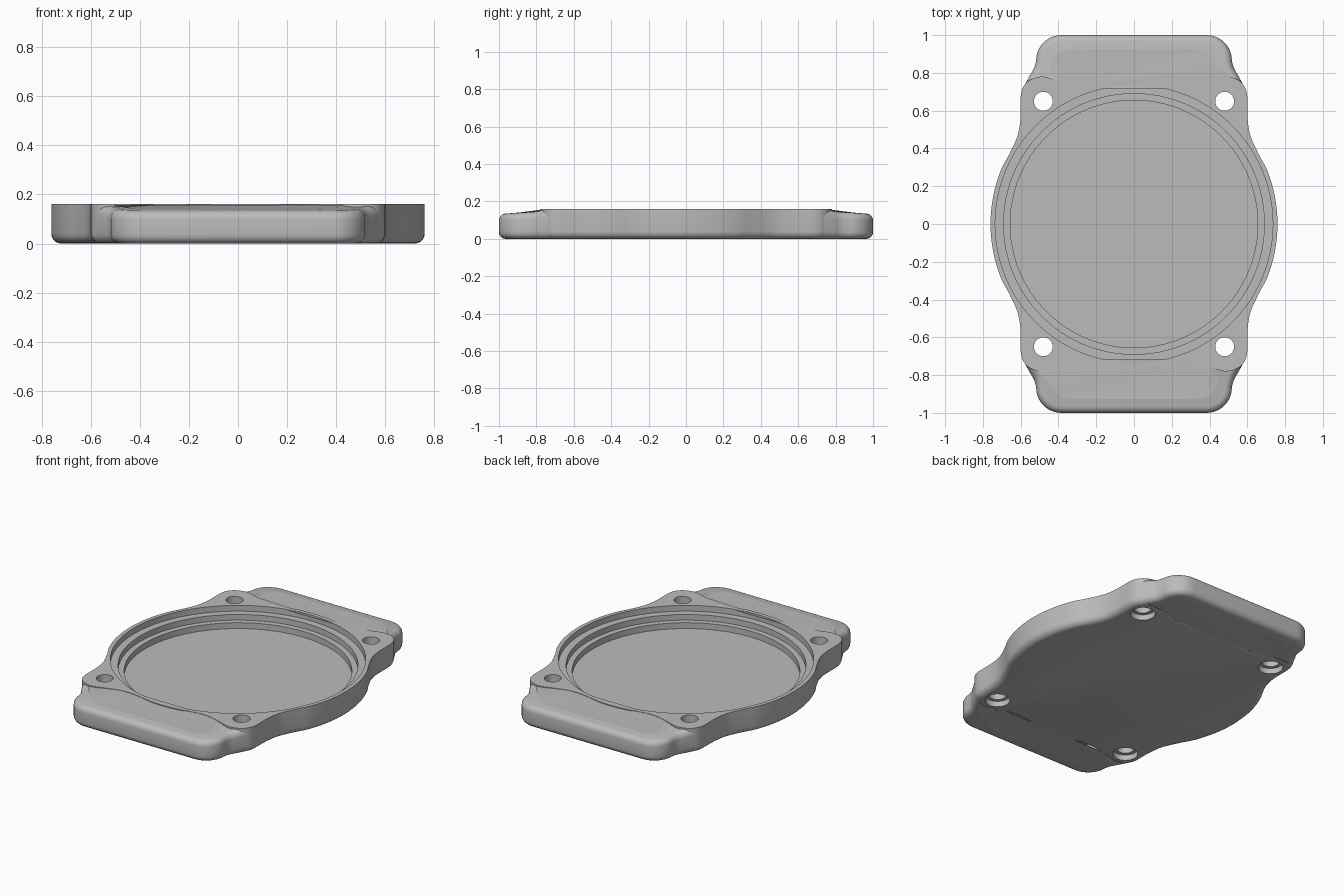
import bpy, bmesh, math
from mathutils import Vector

cube = bpy.data.objects.get("Cube")
if cube:
    bpy.data.objects.remove(cube, do_unlink=True)

GREY = (0.5, 0.5, 0.5, 1)
grey = bpy.data.materials.new("plain grey")
grey.use_nodes = True
grey.diffuse_color = GREY
grey.node_tree.nodes["Principled BSDF"].inputs["Base Color"].default_value = GREY


def make_object(name, bm):
    bmesh.ops.recalc_face_normals(bm, faces=bm.faces)
    mesh = bpy.data.meshes.new(name)
    bm.to_mesh(mesh)
    bm.free()
    mesh.materials.append(grey)
    obj = bpy.data.objects.new(name, mesh)
    bpy.context.collection.objects.link(obj)
    return obj


def activate(obj):
    bpy.ops.object.select_all(action='DESELECT')
    obj.select_set(True)
    bpy.context.view_layer.objects.active = obj


def smooth(obj):
    activate(obj)
    bpy.ops.object.shade_smooth_by_angle(angle=math.radians(32))


def spline(points, closed, steps=4):
    """Smooth curve through the points."""
    p = [Vector(q) for q in points]
    n = len(p)
    out = []
    for i in range(n if closed else n - 1):
        if closed:
            a, b, c, d = (p[(i + k) % n] for k in (-1, 0, 1, 2))
        else:
            a, b, c, d = (p[min(max(i + k, 0), n - 1)] for k in (-1, 0, 1, 2))
        for s in range(steps):
            t = s / steps
            out.append((2 * b + (c - a) * t + (2 * a - 5 * b + 4 * c - d) * t ** 2
                        + (3 * b - a - 3 * c + d) * t ** 3) / 2)
    return out if closed else out + [p[-1]]


def slab(outline, height, radius, round_top):
    """Extruded outline with rounded bottom and, if wanted, top edges."""
    bm = bmesh.new()
    low = [bm.verts.new((x, y, 0)) for x, y in outline]
    high = [bm.verts.new((x, y, height)) for x, y in outline]
    bm.faces.new(low)
    bm.faces.new(high)
    n = len(low)
    for i in range(n):
        j = (i + 1) % n
        bm.faces.new((low[i], low[j], high[j], high[i]))
    bmesh.ops.recalc_face_normals(bm, faces=bm.faces)
    rims = [e for e in bm.edges if abs(e.verts[0].co.z - e.verts[1].co.z) < 1e-5
            and (round_top or e.verts[0].co.z < 1e-5)]
    bmesh.ops.bevel(bm, geom=rims, offset=radius, segments=5, profile=0.5,
                    affect='EDGES', clamp_overlap=False)
    return bm


def turned(name, profile, x, y, sides):
    """Solid of stacked rings from (radius, z) pairs."""
    bm = bmesh.new()
    rings = [[bm.verts.new((x + r * math.cos(math.tau * i / sides),
                            y + r * math.sin(math.tau * i / sides), z))
              for i in range(sides)] for r, z in profile]
    for a, b in zip(rings, rings[1:]):
        for i in range(sides):
            j = (i + 1) % sides
            bm.faces.new((a[i], a[j], b[j], b[i]))
    bm.faces.new(rings[0])
    bm.faces.new(rings[-1])
    return make_object(name, bm)


def cut(target, cutter):
    mod = target.modifiers.new("cut", 'BOOLEAN')
    mod.operation = 'DIFFERENCE'
    mod.solver = 'EXACT'
    mod.object = cutter
    activate(target)
    bpy.ops.object.modifier_apply(modifier=mod.name)
    bpy.data.objects.remove(cutter, do_unlink=True)


# Main plate: round body with four corner ears
quarter = [(.76, 0), (.745, .15), (.707, .28), (.66, .37), (.617, .465), (.602, .55),
           (.6, .62), (.598, .69), (.578, .738), (.54, .768), (.48, .78), (.4, .757),
           (.3, .73), (.2, .735), (.1, .754), (0, .76)]
half = quarter + [(-x, y) for x, y in reversed(quarter[:-1])]
full = half + [(x, -y) for x, y in reversed(half[1:-1])]
body = make_object("case_body", slab(spline(full, True), .16, .04, False))

# Stepped round recess
cut(body, turned("recess_cutter", [(.655, .05), (.655, .087), (.69, .087), (.69, .123),
                                   (.735, .123), (.735, .3)], 0, 0, 96))

# Screw holes, wider at the underside
for sx in (-1, 1):
    for sy in (-1, 1):
        cut(body, turned("hole_cutter", [(.072, -.1), (.072, .035), (.05, .035), (.05, .3)],
                         sx * .48, sy * .65, 32))
smooth(body)


def arc(cx, cy, r, steps=10):
    return [Vector((cx + r * math.cos(math.pi / 2 * i / steps),
                    cy + r * math.sin(math.pi / 2 * i / steps))) for i in range(steps + 1)]


def mirrored(side):
    return side + [Vector((-p.x, p.y)) for p in reversed(side)]


# Strap loops at both ends, rising slightly toward the body
outer = spline([(.585, .725), (.552, .785), (.527, .83), (.518, .867)], False)[:-1]
outer += arc(.385, .867, .133)
inner = spline([(.365, .725), (.385, .76), (.402, .79), (.405, .82)], False)[:-1]
inner += arc(.335, .82, .07)
loop_outline = mirrored(outer) + mirrored(inner)[::-1]
for name, sign in (("front_strap_loop", -1), ("back_strap_loop", 1)):
    bm = slab(loop_outline, .135, .036, True)
    for v in bm.verts:
        y = v.co.y
        rise = .06 * max(0, .97 - y) + .01 * min(1, max(0, (.82 - y) / .06)) ** 2
        v.co.z *= (.135 + min(rise, .023)) / .135
        v.co.y *= sign
    smooth(make_object(name, bm))
